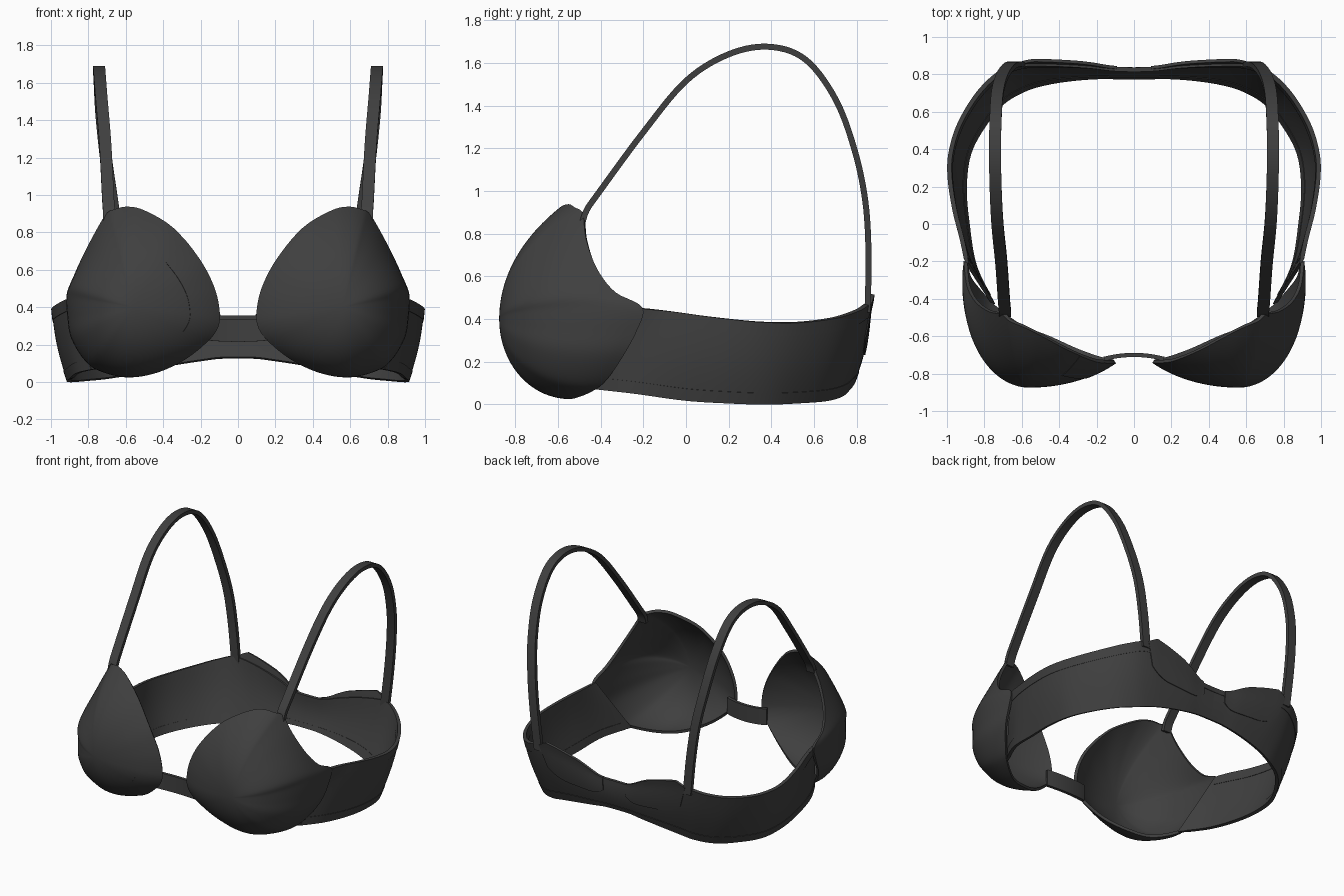
import bpy, math
from mathutils import Vector

if "Cube" in bpy.data.objects:
    bpy.data.objects.remove(bpy.data.objects["Cube"])

fabric = bpy.data.materials.new("charcoal_fabric")
fabric.diffuse_color = (0.05, 0.05, 0.05, 1)
fabric.use_nodes = True
fabric.node_tree.nodes["Principled BSDF"].inputs["Base Color"].default_value = fabric.diffuse_color


def spline(pts, t, closed=False):
    """Catmull-Rom point on a list of tuples, t counted in points."""
    n = len(pts)
    i = math.floor(t)
    if not closed:
        i = max(0, min(i, n - 2))
    f = t - i
    def g(k):
        return pts[k % n] if closed else pts[max(0, min(k, n - 1))]
    a, b, c, d = g(i - 1), g(i), g(i + 1), g(i + 2)
    return [0.5 * (2 * q + (r - p) * f + (2 * p - 5 * q + 4 * r - s) * f * f
                   + (3 * q - p - 3 * r + s) * f ** 3)
            for p, q, r, s in zip(a, b, c, d)]


def sheet(name, rows, thick, mirror=True, closed=False, pole=None):
    """Grid of points turned into cloth with thickness."""
    n = len(rows[0])
    verts = [tuple(p) for r in rows for p in r]
    faces = []
    for j in range(len(rows) - 1):
        for i in range(n if closed else n - 1):
            k = (i + 1) % n
            faces.append((j * n + i, j * n + k, (j + 1) * n + k, (j + 1) * n + i))
    if pole:
        verts.append(pole)
        faces += [(len(verts) - 1, (i + 1) % n, i) for i in range(n)]
    me = bpy.data.meshes.new(name)
    me.from_pydata(verts, [], faces)
    me.materials.append(fabric)
    ob = bpy.data.objects.new(name, me)
    bpy.context.collection.objects.link(ob)
    mod = ob.modifiers.new("thickness", 'SOLIDIFY')
    mod.thickness, mod.offset = thick, 0
    if mirror:
        m = ob.modifiers.new("mirror", 'MIRROR')
        m.use_mirror_merge = name.startswith("band")
        m.merge_threshold = 0.002
    bpy.ops.object.select_all(action='DESELECT')
    ob.select_set(True)
    bpy.context.view_layer.objects.active = ob
    for mod in list(ob.modifiers):
        bpy.ops.object.modifier_apply(modifier=mod.name)
    bpy.ops.object.shade_smooth_by_angle(angle=math.radians(40))
    return ob


def steps(a, b, n):
    return [a + (b - a) * i / n for i in range(n + 1)]


# Cup rim: x, y, z and roundness angle of the dome towards that point
RIM = [(.70, -.48, .89, 48), (.77, -.465, .77, 65), (.84, -.415, .63, 85),
       (.885, -.33, .52, 98), (.90, -.205, .452, 102), (.895, -.23, .35, 102),
       (.875, -.29, .24, 102), (.81, -.37, .125, 98), (.74, -.44, .07, 92),
       (.60, -.54, .035, 88), (.45, -.60, .055, 85), (.30, -.67, .12, 72),
       (.18, -.715, .21, 58), (.115, -.73, .29, 48), (.105, -.735, .38, 45),
       (.135, -.735, .51, 45), (.215, -.725, .66, 42), (.35, -.67, .82, 40),
       (.50, -.59, .91, 40), (.59, -.545, .93, 40), (.66, -.515, .915, 43)]
APEX = (.56, -.865, .40)


def cup_point(t, s, lift=0):
    x, y, z, a = spline(RIM, t, True)
    a = math.radians(a)
    u = math.sin(a * s) / math.sin(a)
    v = (1 - math.cos(a * s)) / (1 - math.cos(a))
    return (APEX[0] + (x - APEX[0]) * u, APEX[1] + (y - APEX[1]) * v - lift,
            APEX[2] + (z - APEX[2]) * u)


N = len(RIM)
ring = [N * i / 105 for i in range(105)]
sheet("cup", [[cup_point(t, s) for t in ring] for s in steps(1 / 20, 1, 19)],
      .02, closed=True, pole=APEX)

# Overlapping panel on one cup only
panel = [[cup_point(t, s, .008) for t in steps(12, 16.6, 30)]
         for s in steps(.62, 1.01, 8)]
sheet("cup_overlay", [[(-x, y, z) for x, y, z in r] for r in panel], .012, False)

# Side and back band: upper and lower edge from the cup to the back centre
TOP = [(.893, -.21, .45), (.92, -.08, .437), (.96, .08, .415), (.985, .25, .395),
       (.98, .38, .385), (.935, .53, .385), (.84, .69, .405), (.73, .80, .44),
       (.62, .85, .47), (.45, .855, .45), (.25, .845, .40), (.12, .83, .36),
       (0, .825, .355)]
LOW = [(.75, -.43, .072), (.85, -.23, .05), (.89, 0, .02), (.905, .20, .008),
       (.88, .38, .003), (.80, .53, .01), (.70, .65, .02), (.58, .72, .04),
       (.46, .755, .07), (.33, .775, .095), (.20, .785, .115), (.10, .785, .128),
       (0, .785, .13)]


def band_point(t, v, lift=0):
    p = Vector(spline(LOW, t)).lerp(Vector(spline(TOP, t)), v)
    out = Vector((p.x, p.y, 0)).normalized()
    bulge = .015 * min(1, t / 2)
    return p + out * (bulge * math.sin(math.pi * min(v, 1)) + lift)


along = steps(0, 12, 72)
sheet("band", [[band_point(t, v) for t in along] for v in steps(0, 1, 10)], .018)
# Stitched hems
for name, a, b in (("band_lower_hem", 0, .14), ("band_upper_hem", .84, 1)):
    sheet(name, [[band_point(t, v) for t in steps(.3, 12, 70)]
                 for v in steps(a, b, 3)], .024)

# Raised tabs beside the strap ends at the back
tab = []
for k in steps(0, 1, 8):
    row = []
    for t in steps(8.2, 11.2, 30):
        f = (t - 8.2) / 3
        top = 1.02 + .13 * min(1, f * 6, (1 - f) * 2.2)
        low = .42 + .2 * (2 * f - 1) ** 4
        row.append(band_point(t, low + (top - low) * k, .008))
    tab.append(row)
sheet("back_tab", tab, .016)

# Bridge joining the cups
sheet("bridge", [[(x, -.70 - .8 * x * x, z + .3 * x * x) for x in steps(-.16, .16, 12)]
                 for z in steps(.215, .335, 4)], .022, False)

# Shoulder straps
STRAP = [(.69, -.485, .85), (.69, -.465, .91), (.695, -.41, .99), (.71, -.20, 1.275),
         (.73, 0, 1.515), (.74, .20, 1.64), (.743, .39, 1.675), (.74, .56, 1.615),
         (.73, .70, 1.43), (.705, .79, 1.19), (.67, .84, .95), (.64, .855, .70),
         (.61, .85, .43)]
path = [spline(STRAP, t) for t in steps(0, 12, 84)]
sheet("shoulder_strap", [[(x + d, y, z) for x, y, z in path]
                         for d in (-.032, -.011, .011, .032)], .028)
